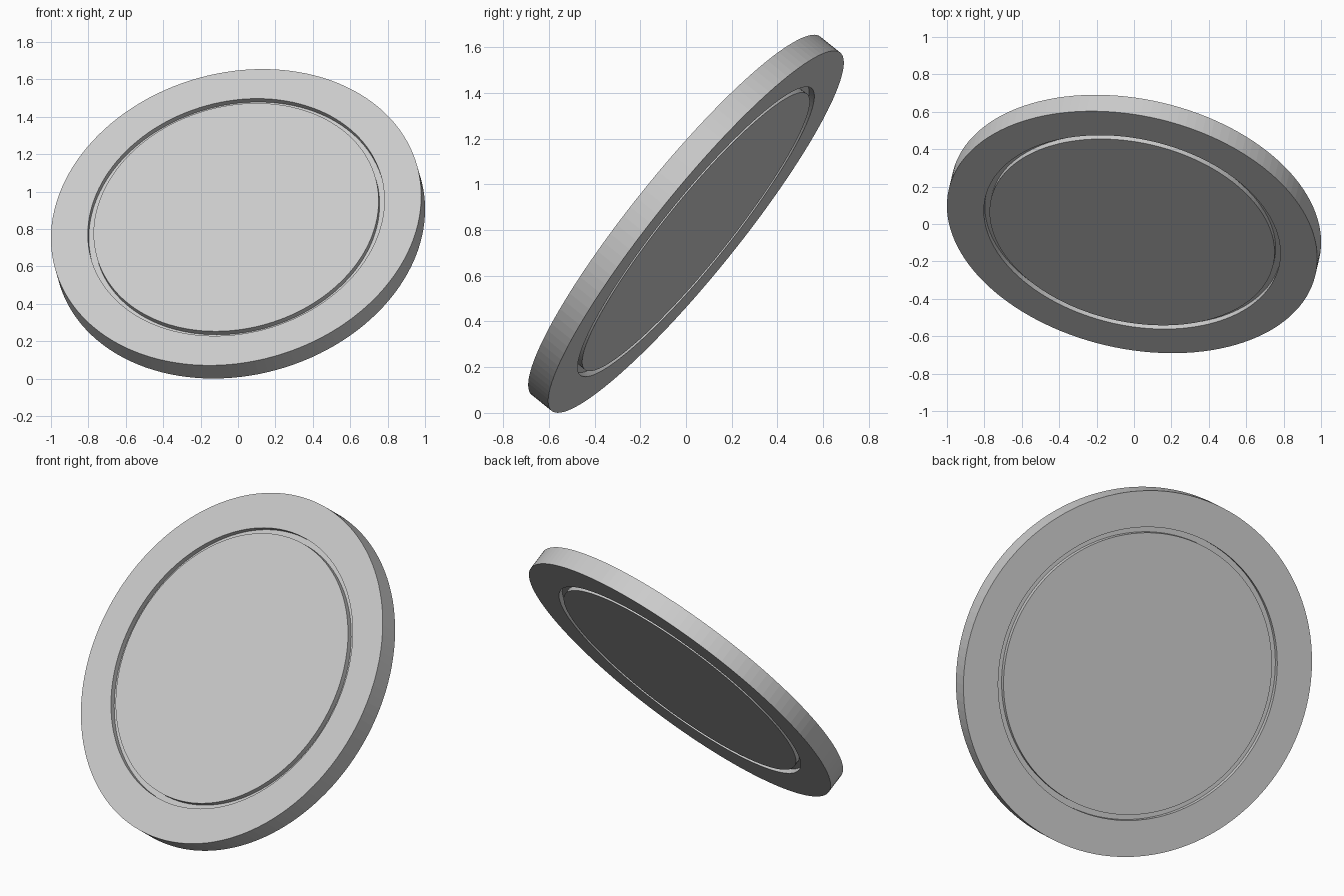
import bpy, bmesh, math
from mathutils import Vector, Matrix

if "Cube" in bpy.data.objects:
    bpy.data.objects.remove(bpy.data.objects["Cube"])

SEGMENTS = 128
RADIUS = 1.0065       # outer radius of the disc
HALF = 0.057          # half of the thickness
GROOVE_OUT = 0.806    # groove outer and inner radius
GROOVE_IN = 0.775
DEPTH = 0.03          # groove depth on each face
NORMAL = Vector((-0.18, -0.766, 0.617)).normalized()
CENTRE = Vector((0, 0, 0.8275))

# Half profile (radius, height) of one face, mirrored for the other face
top = [(GROOVE_IN, HALF), (GROOVE_IN, HALF - DEPTH),
       (GROOVE_OUT, HALF - DEPTH), (GROOVE_OUT, HALF), (RADIUS, HALF)]
profile = top + [(r, -z) for r, z in reversed(top)]


def lathe(name, points):
    """Turn a profile around z and cap both ends with flat discs."""
    bm = bmesh.new()
    rings = []
    for r, z in points:
        rings.append([bm.verts.new((r * math.cos(a), r * math.sin(a), z))
                      for a in (2 * math.pi * i / SEGMENTS for i in range(SEGMENTS))])
    for lower, upper in zip(rings, rings[1:]):
        for i in range(SEGMENTS):
            j = (i + 1) % SEGMENTS
            bm.faces.new((lower[i], upper[i], upper[j], lower[j]))
    bm.faces.new(rings[0])
    bm.faces.new(list(reversed(rings[-1])))
    bmesh.ops.recalc_face_normals(bm, faces=bm.faces)
    mesh = bpy.data.meshes.new(name)
    bm.to_mesh(mesh)
    bm.free()
    obj = bpy.data.objects.new(name, mesh)
    bpy.context.collection.objects.link(obj)
    return obj


# Tilted disc with a circular groove on both faces
disc = lathe("grooved_disc", profile)
tilt = NORMAL.to_track_quat('Z', 'Y').to_matrix().to_4x4()
disc.data.transform(Matrix.Translation(CENTRE) @ tilt)
